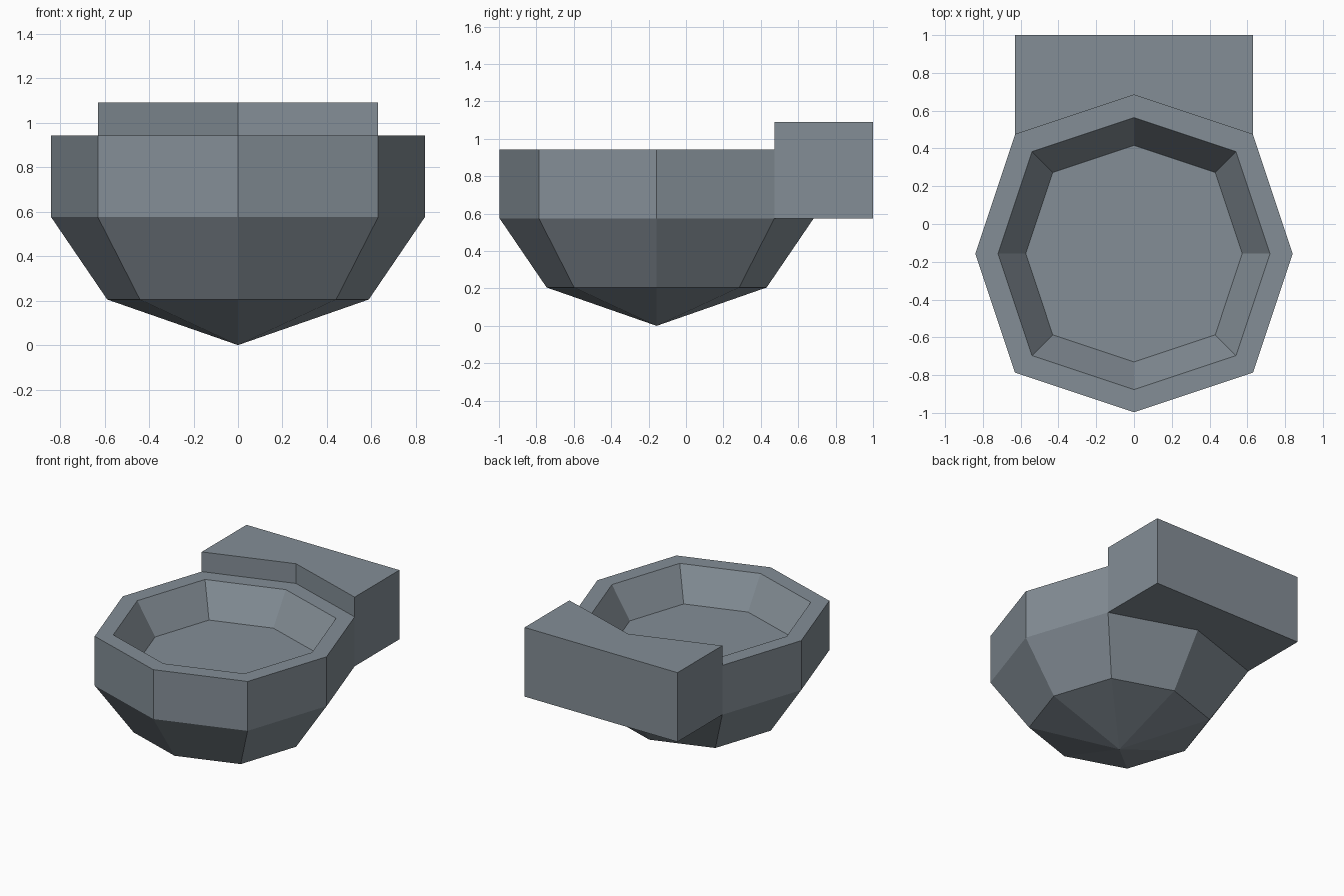
import bpy
import bmesh

if "Cube" in bpy.data.objects:
    bpy.data.objects.remove(bpy.data.objects["Cube"])

CY = -0.157  # bowl centre in y

grey = bpy.data.materials.new("slate grey")
grey.diffuse_color = (0.23, 0.27, 0.305, 1)
grey.use_nodes = True
grey.node_tree.nodes["Principled BSDF"].inputs["Base Color"].default_value = grey.diffuse_color


def make_object(name, bm):
    bmesh.ops.recalc_face_normals(bm, faces=bm.faces[:])
    mesh = bpy.data.meshes.new(name)
    bm.to_mesh(mesh)
    bm.free()
    mesh.materials.append(grey)
    obj = bpy.data.objects.new(name, mesh)
    bpy.context.collection.objects.link(obj)
    return obj


def octagon(a, d):
    """Eight points: a along the axes, d in x and y on the diagonals."""
    return [(a, 0), (d, d), (0, a), (-d, d), (-a, 0), (-d, -d), (0, -a), (d, -d)]


# Faceted bowl: stacked octagon rings from the lower body to the recessed floor
bm = bmesh.new()
profile = [  # axis radius, diagonal offset, height
    (0.588, 0.441, 0.205),
    (0.84, 0.63, 0.575),
    (0.84, 0.63, 0.943),
    (0.72, 0.54, 0.943),
    (0.573, 0.43, 0.712),
]
rings = [[bm.verts.new((x, y + CY, z)) for x, y in octagon(a, d)] for a, d, z in profile]
for low, high in zip(rings, rings[1:]):
    for i in range(8):
        j = (i + 1) % 8
        bm.faces.new((low[i], low[j], high[j], high[i]))
bm.faces.new(rings[-1])
tip = bm.verts.new((0, CY, 0))
for i in range(8):
    bm.faces.new((tip, rings[0][(i + 1) % 8], rings[0][i]))
make_object("bowl", bm)

# Rear block: outline follows the two back edges of the bowl, then extruded up
bm = bmesh.new()
outline = [(-0.63, CY + 0.63), (0, CY + 0.84), (0.63, CY + 0.63), (0.63, 1), (-0.63, 1)]
base = bm.faces.new([bm.verts.new((x, y, 0.575)) for x, y in outline])
top = bmesh.ops.extrude_face_region(bm, geom=[base], use_keep_orig=True)
bmesh.ops.translate(bm, vec=(0, 0, 0.515),
                    verts=[v for v in top["geom"] if isinstance(v, bmesh.types.BMVert)])
make_object("rear_block", bm)
